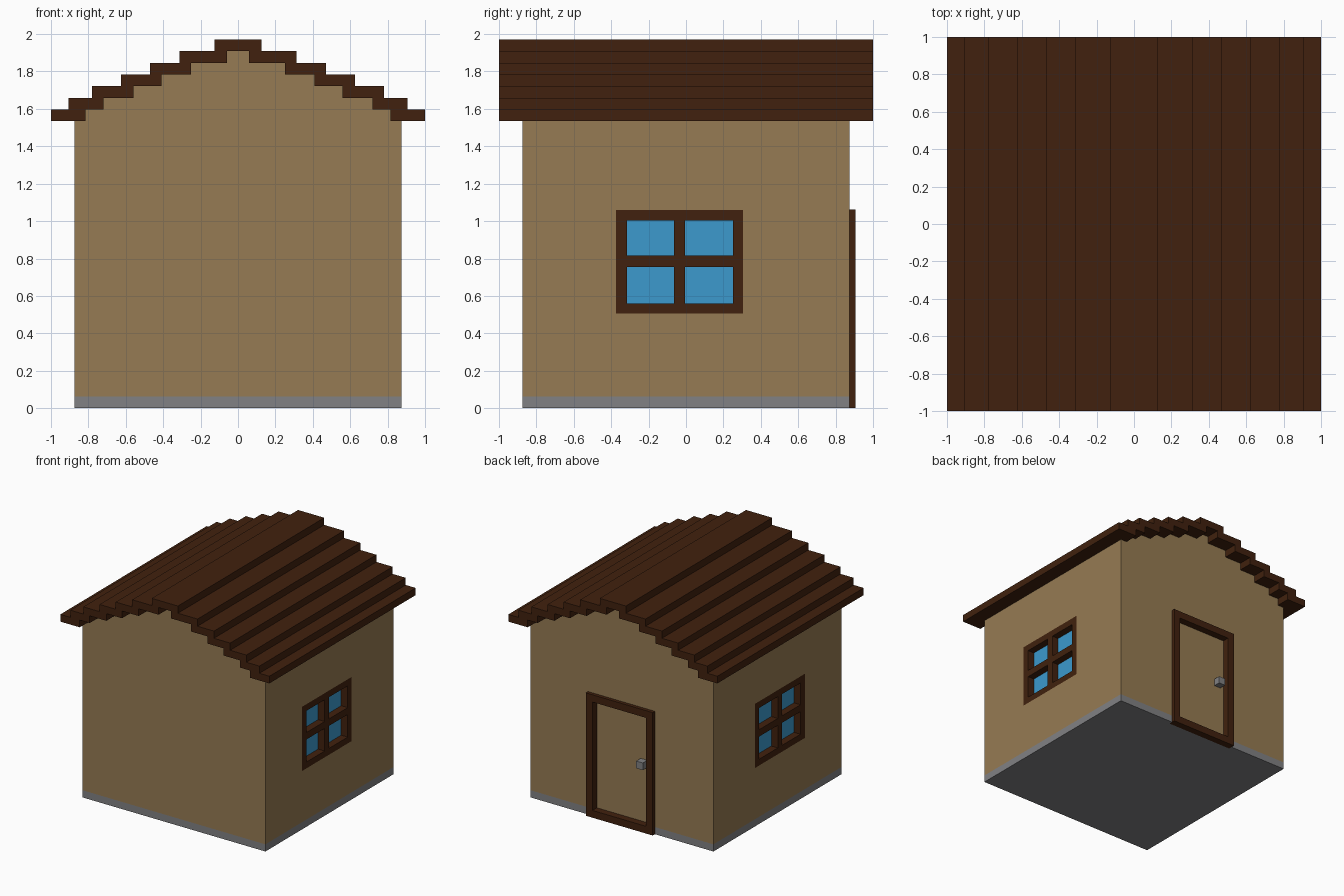
import bpy, bmesh

if "Cube" in bpy.data.objects:
    bpy.data.objects.remove(bpy.data.objects["Cube"])


def material(name, r, g, b):
    lin = [((c / 255 + 0.055) / 1.055) ** 2.4 if c > 10 else c / 255 / 12.92 for c in (r, g, b)]
    m = bpy.data.materials.new(name)
    m.diffuse_color = (*lin, 1)
    m.use_nodes = True
    m.node_tree.nodes["Principled BSDF"].inputs["Base Color"].default_value = m.diffuse_color
    return m


TAN = material("tan_wall", 150, 123, 83)
BROWN = material("dark_brown_wood", 65, 33, 14)
GREY = material("stone_grey", 129, 129, 131)
BLUE = material("window_blue", 60, 154, 206)


def finish(name, bm, mat):
    bmesh.ops.recalc_face_normals(bm, faces=bm.faces)
    me = bpy.data.meshes.new(name)
    bm.to_mesh(me)
    bm.free()
    me.materials.append(mat)
    ob = bpy.data.objects.new(name, me)
    bpy.context.collection.objects.link(ob)
    return ob


def boxes(name, mat, *spans):
    """One object from boxes given as (x0, x1, y0, y1, z0, z1)."""
    bm = bmesh.new()
    for x0, x1, y0, y1, z0, z1 in spans:
        for v in bmesh.ops.create_cube(bm, size=1)["verts"]:
            v.co = (x1 if v.co.x > 0 else x0, y1 if v.co.y > 0 else y0, z1 if v.co.z > 0 else z0)
    return finish(name, bm, mat)


def prism(name, mat, half, depth):
    """Mirror a half profile (x, z) in x, then extrude it along y."""
    pts = half + [(-x, z) for x, z in reversed(half)]
    bm = bmesh.new()
    face = bm.faces.new([bm.verts.new((x, -depth, z)) for x, z in pts])
    ext = bmesh.ops.extrude_face_region(bm, geom=[face])["geom"]
    bmesh.ops.translate(bm, vec=(0, 2 * depth, 0),
                        verts=[g for g in ext if isinstance(g, bmesh.types.BMVert)])
    return finish(name, bm, mat)


def cut(target, cutter):
    mod = target.modifiers.new("opening", "BOOLEAN")
    mod.object, mod.operation, mod.solver = cutter, "DIFFERENCE", "EXACT"
    cutter.hide_render = True
    cutter.hide_set(True)


# Stepped roof: outer and inner staircase edges, from eave to ridge
W, STEP, EAVE, REC = 0.875, 0.0622, 1.535, 0.0625
outer_x = [1.0, 0.905, 0.78, 0.625, 0.47, 0.3125, 0.125]
inner_x = [0.815, 0.72, 0.56, 0.41, 0.25, 0.06]


def stairs(xs, z):
    out = []
    for i, x in enumerate(xs):
        out += [(x, z + i * STEP), (x, z + (i + 1) * STEP)]
    return out


under = stairs(inner_x, EAVE)
prism("roof", BROWN, under[::-1] + stairs(outer_x, EAVE), 1.0)

# Walls with stepped gables, and stone footing
BASE = 0.062
walls = prism("walls", TAN, [(W, BASE), (W, EAVE)] + under, W)
footing = boxes("footing", GREY, (-W, W, -W, W, 0, BASE))

# Door opening, frame and knob on the back
DX0, DX1, DZ, F = -0.315, 0.325, 1.063, 0.0625
door_cut = boxes("door_cutter", TAN, (DX0, DX1, W - REC / 2, 1.0, -0.1, DZ))
cut(walls, door_cut)
cut(footing, door_cut)
y0, y1 = W - REC / 2, W + 0.03
boxes("door_frame", BROWN,
      (DX0, DX0 + F, y0, y1, 0, DZ), (DX1 - F, DX1, y0, y1, 0, DZ),
      (DX0 + F, DX1 - F, y0, y1, 0, F), (DX0 + F, DX1 - F, y0, y1, DZ - F, DZ))
boxes("door_knob", GREY, (-0.22, -0.157, y0, y1, 0.54, 0.602))

# Recessed four-pane windows on both sides
ybars = [(-0.375, -0.315), (-0.065, -0.005), (0.25, 0.305)]
zbars = [(0.505, 0.56), (0.755, 0.815), (1.003, 1.06)]
ygaps = [(ybars[i][1], ybars[i + 1][0]) for i in range(2)]
Y0, Y1, Z0, Z1 = -0.375, 0.305, 0.505, 1.06
for side, s in (("right", 1), ("left", -1)):
    def across(a, b):
        return tuple(sorted((s * a, s * b)))
    cut(walls, boxes(side + "_window_cutter", TAN, (*across(W - REC - 0.005, 1.0), Y0, Y1, Z0, Z1)))
    fx = across(W - REC, W)
    boxes(side + "_window_frame", BROWN,
          *[(*fx, a, b, Z0, Z1) for a, b in ybars],
          *[(*fx, *g, a, b) for g in ygaps for a, b in zbars])
    boxes(side + "_window_glass", BLUE, (*across(W - REC - 0.005, W - REC), Y0, Y1, Z0, Z1))
